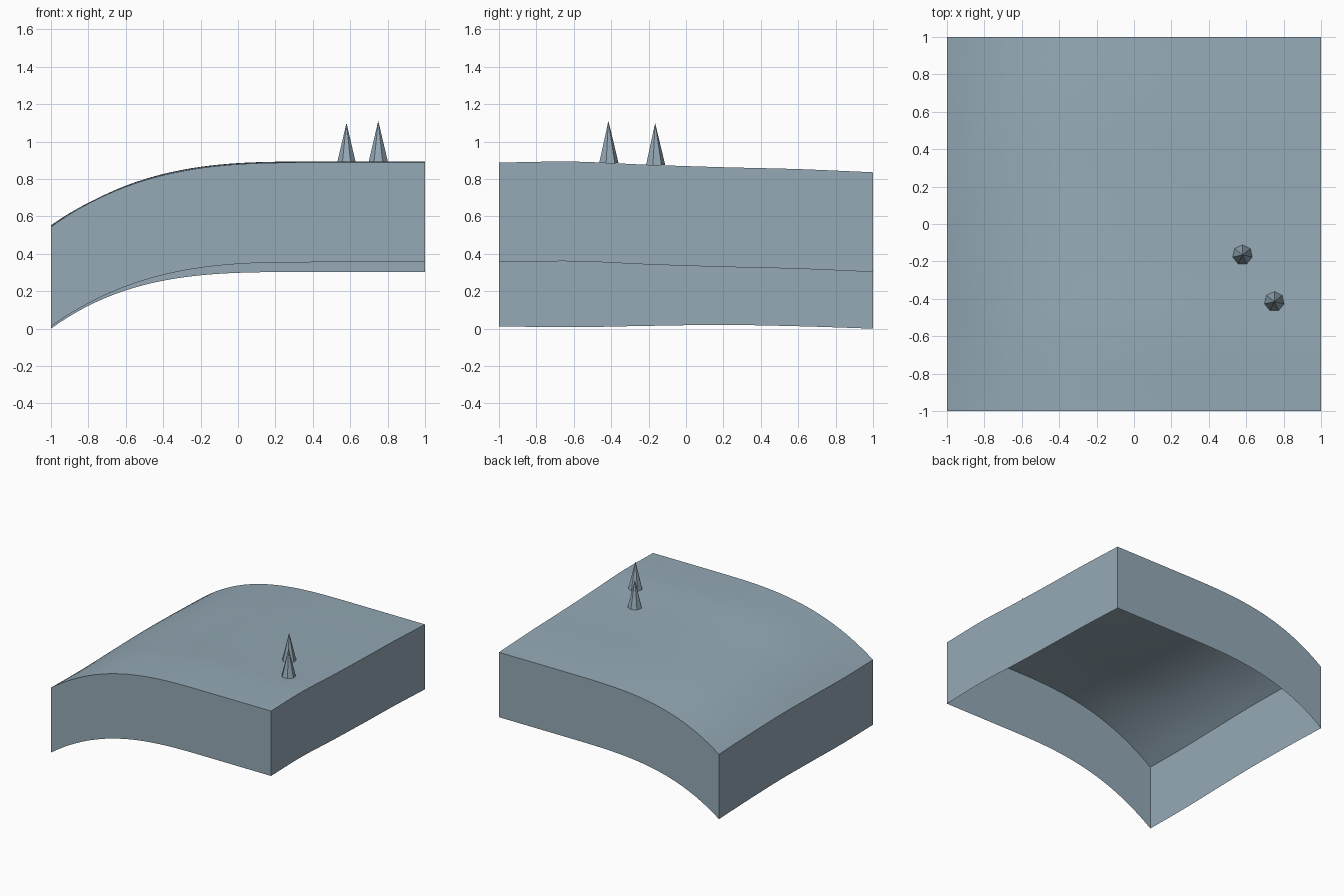
import bpy, bmesh, math
from mathutils import Matrix

if "Cube" in bpy.data.objects:
    bpy.data.objects.remove(bpy.data.objects["Cube"], do_unlink=True)

# One slate colour for everything
slate = bpy.data.materials.new("slate_blue")
slate.use_nodes = True
colour = (0.30, 0.40, 0.47, 1)
slate.diffuse_color = colour
slate.node_tree.nodes["Principled BSDF"].inputs["Base Color"].default_value = colour

DEPTH = 0.533
SEGMENTS = 40
# Edge heights above the lowest point, evenly spaced from front to back
LOW_EDGE = [0.012, 0.008, 0.015, 0.020, 0.013, 0.0]
HIGH_EDGE = [0.355, 0.360, 0.343, 0.330, 0.320, 0.303]


def spline(values, t):
    """Smooth curve through evenly spaced values, t from 0 to 1."""
    last = len(values) - 1
    i = min(int(t * last), last - 1)
    u = t * last - i
    b, c = values[i], values[i + 1]
    a = values[i - 1] if i > 0 else 2 * b - c
    d = values[i + 2] if i + 2 <= last else 2 * c - b
    return b + 0.5 * u * (c - a + u * (2*a - 5*b + 4*c - d + u * (3*(b - c) + d - a)))


def ground_height(x, y):
    t = (y + 1) / 2
    low, high = spline(LOW_EDGE, t), spline(HIGH_EDGE, t)
    drop = max(0, (0.4 - x) / 1.4) ** (2.9 + 0.45 * t)
    return DEPTH + high - (high - low) * drop


def finish(name, bm):
    mesh = bpy.data.meshes.new(name)
    bm.to_mesh(mesh)
    bm.free()
    mesh.materials.append(slate)
    obj = bpy.data.objects.new(name, mesh)
    bpy.context.collection.objects.link(obj)
    return obj


# Hill block: curved top with skirt walls, open underneath
bm = bmesh.new()
bmesh.ops.create_grid(bm, x_segments=SEGMENTS, y_segments=SEGMENTS, size=1)
for v in bm.verts:
    v.co.z = ground_height(v.co.x, v.co.y)
rim = [e for e in bm.edges if e.is_boundary]
skirt = bmesh.ops.extrude_edge_only(bm, edges=rim)["geom"]
for v in skirt:
    if isinstance(v, bmesh.types.BMVert):
        v.co.z -= DEPTH
# Turn the top upward and every wall outward
bm.normal_update()
for f in bm.faces:
    c = f.calc_center_median()
    if abs(f.normal.z) > 0.1:
        inward = f.normal.z < 0
    else:
        inward = f.normal.x * c.x + f.normal.y * c.y < 0
    if inward:
        f.normal_flip()
hill = finish("hill_block", bm)
bpy.ops.object.select_all(action="DESELECT")
hill.select_set(True)
bpy.context.view_layer.objects.active = hill
bpy.ops.object.shade_smooth_by_angle(angle=math.radians(30))

# Two faceted pointed trees standing on the hill
for name, x, y in (("tree_inner", 0.58, -0.165), ("tree_outer", 0.75, -0.415)):
    bm = bmesh.new()
    height = 0.225
    bmesh.ops.create_cone(bm, cap_ends=True, segments=7, radius1=0.054, radius2=0,
                          depth=height, matrix=Matrix.Translation((0, 0, height / 2)))
    tree = finish(name, bm)
    tree.location = (x, y, ground_height(x, y))
